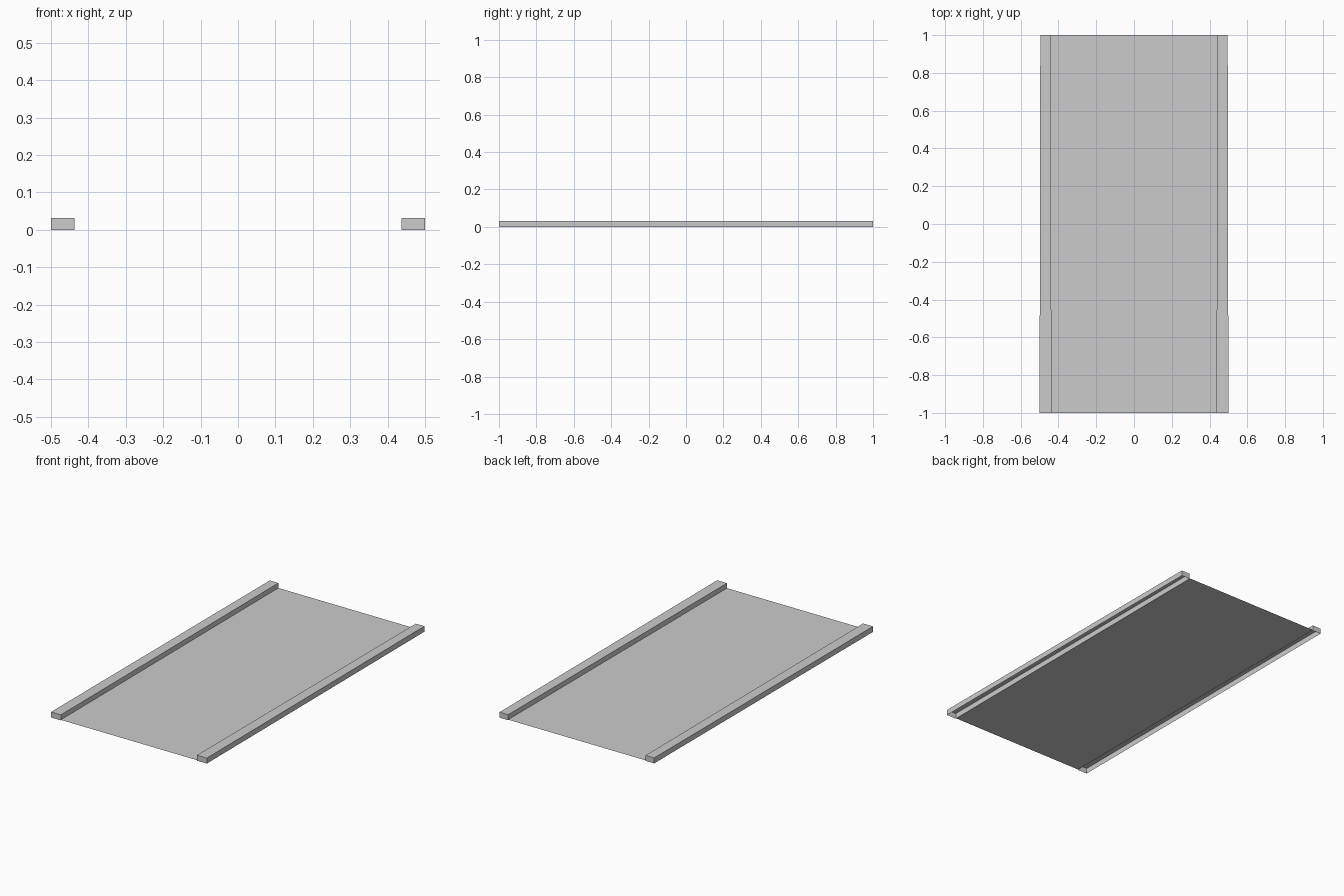
import bpy, bmesh

if "Cube" in bpy.data.objects:
    bpy.data.objects.remove(bpy.data.objects["Cube"])

# half-widths at the front and back ends (the kerbs taper very slightly)
OUTER = (0.5, 0.496)
INNER = (0.437, 0.441)
HEIGHT, ROAD_Z = 0.032, 0.003


def make_object(name, bm):
    mesh = bpy.data.meshes.new(name)
    bm.to_mesh(mesh)
    bm.free()
    obj = bpy.data.objects.new(name, mesh)
    bpy.context.collection.objects.link(obj)
    return obj


# flat road sheet between the kerbs
bm = bmesh.new()
bm.faces.new([bm.verts.new(p) for p in (
    (-INNER[0], -1, ROAD_Z), (INNER[0], -1, ROAD_Z),
    (INNER[1], 1, ROAD_Z), (-INNER[1], 1, ROAD_Z))])
make_object("road_surface", bm)

# raised kerbs: tapered boxes, open underneath
for side, name in ((1, "right_kerb"), (-1, "left_kerb")):
    bm = bmesh.new()
    bmesh.ops.create_cube(bm, size=2)
    for v in bm.verts:
        end = 0 if v.co.y < 0 else 1
        half = OUTER[end] if v.co.x * side > 0 else INNER[end]
        v.co.x = side * half
        v.co.z = HEIGHT if v.co.z > 0 else 0
    bm.normal_update()
    bottom = [f for f in bm.faces if f.normal.z < -0.9]
    bmesh.ops.delete(bm, geom=bottom, context='FACES_ONLY')
    make_object(name, bm)
